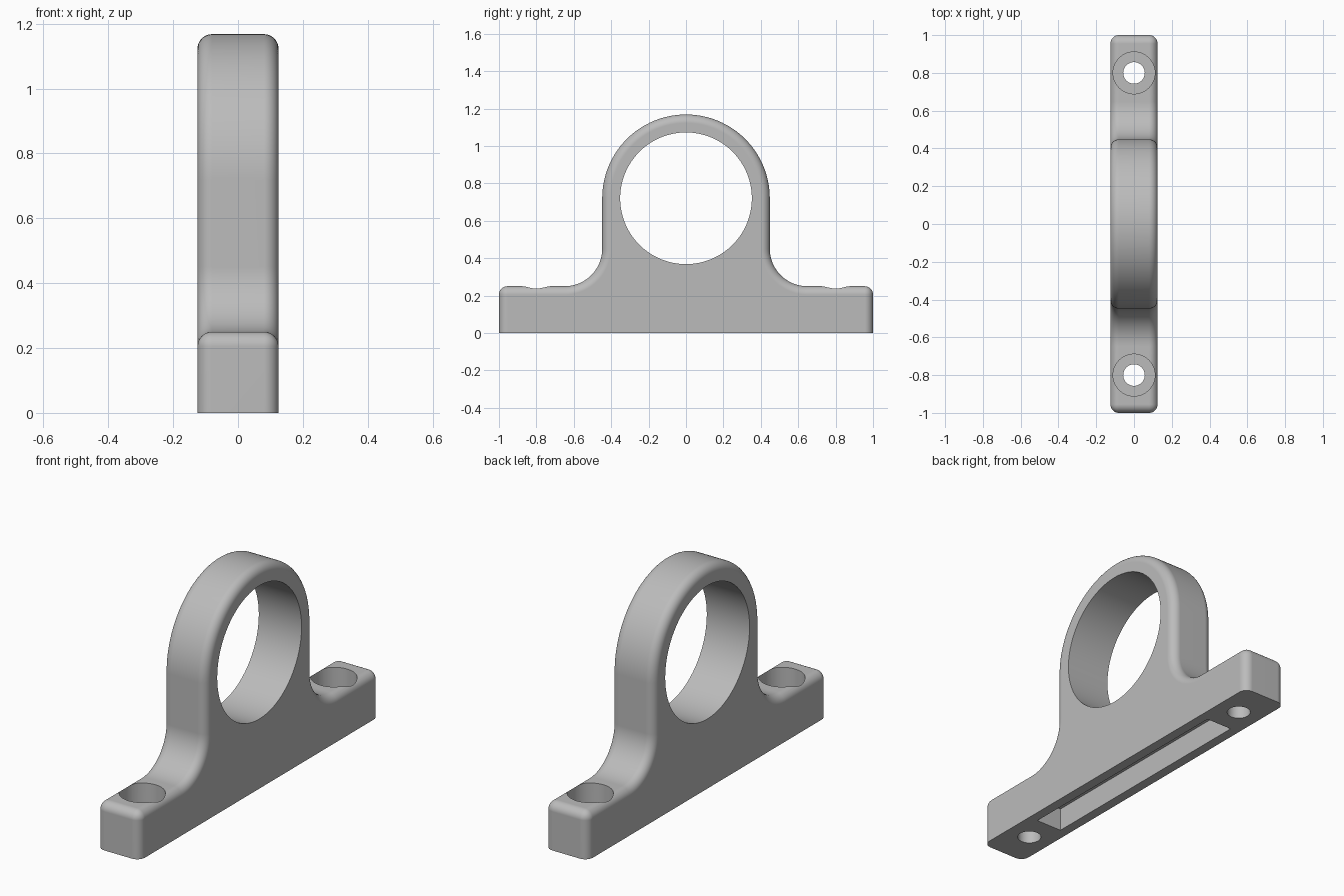
import bpy, bmesh, math
from mathutils import Matrix

HALF_W, BASE_H, EDGE_R = 0.125, 0.25, 0.045
RING_Z, RING_R, BORE_R, FILLET = 0.72, 0.448, 0.352, 0.2

cube = bpy.data.objects.get("Cube")
if cube:
    bpy.data.objects.remove(cube)

grey = bpy.data.materials.new("plain_grey")
grey.use_nodes = True
colour = (0.5, 0.5, 0.5, 1)
grey.diffuse_color = colour
grey.node_tree.nodes["Principled BSDF"].inputs["Base Color"].default_value = colour


def arc(cy, cz, r, start, end, steps):
    angles = [math.radians(start + (end - start) * i / steps) for i in range(steps + 1)]
    return [(cy + r * math.cos(a), cz + r * math.sin(a)) for a in angles]


def add_object(name, bm):
    mesh = bpy.data.meshes.new(name)
    bmesh.ops.recalc_face_normals(bm, faces=bm.faces)
    bm.to_mesh(mesh)
    bm.free()
    mesh.materials.append(grey)
    obj = bpy.data.objects.new(name, mesh)
    bpy.context.collection.objects.link(obj)
    return obj


def cylinder(name, radius, depth, matrix, sides):
    bm = bmesh.new()
    bmesh.ops.create_cone(bm, cap_ends=True, segments=sides, radius1=radius,
                          radius2=radius, depth=depth, matrix=matrix)
    return add_object(name, bm)


def cut(target, cutter):
    cutter.hide_render = True
    mod = target.modifiers.new(cutter.name, 'BOOLEAN')
    mod.operation, mod.solver, mod.object = 'DIFFERENCE', 'EXACT', cutter
    bpy.context.view_layer.objects.active = target
    bpy.ops.object.modifier_apply(modifier=mod.name)
    bpy.data.objects.remove(cutter)


# Side profile: half outline mirrored, foot to fillet to ring
half = [(1, 0), (1, BASE_H)]
half += arc(RING_R + FILLET, BASE_H + FILLET, FILLET, 270, 180, 20)
half += arc(0, RING_Z, RING_R, 0, 90, 32)
outline = half + [(-y, z) for y, z in reversed(half[:-1])]

bm = bmesh.new()
face = bm.faces.new([bm.verts.new((-HALF_W, y, z)) for y, z in outline])
extruded = bmesh.ops.extrude_face_region(bm, geom=[face])["geom"]
bmesh.ops.translate(bm, vec=(2 * HALF_W, 0, 0),
                    verts=[g for g in extruded if isinstance(g, bmesh.types.BMVert)])
bmesh.ops.recalc_face_normals(bm, faces=bm.faces)


# Round the rims and the end corners, leaving the underside sharp
def is_rounded(edge):
    a, b = (v.co for v in edge.verts)
    if a.z < 0.001 and b.z < 0.001:
        return False
    across = abs(a.x - b.x) > 0.1
    return not across or abs(a.y) > 0.99


bmesh.ops.bevel(bm, geom=[e for e in bm.edges if is_rounded(e)], offset=EDGE_R,
                offset_type='OFFSET', segments=8, profile=0.5, affect='EDGES',
                clamp_overlap=False)
body = add_object("bracket_body", bm)

# Main bore through the ring
cut(body, cylinder("ring_bore", BORE_R, 1,
                   Matrix.Translation((0, 0, RING_Z)) @ Matrix.Rotation(math.pi / 2, 4, 'Y'), 128))

# Counterbored screw holes in both feet
for y in (-0.8, 0.8):
    cut(body, cylinder("screw_hole", 0.057, 1, Matrix.Translation((0, y, 0)), 48))
    cut(body, cylinder("counterbore", 0.111, 1, Matrix.Translation((0, y, 0.58)), 64))

# Long pocket in the underside
bm = bmesh.new()
bmesh.ops.create_cube(bm, size=1, matrix=Matrix.Diagonal((0.147, 1.3, 0.24, 1)))
cut(body, add_object("underside_pocket", bm))

# Smooth shading with crisp cut edges and flat sides
bpy.ops.object.select_all(action='DESELECT')
body.select_set(True)
bpy.context.view_layer.objects.active = body
bpy.ops.object.shade_smooth_by_angle(angle=math.radians(30))
normals = body.modifiers.new("flat_sides", 'WEIGHTED_NORMAL')
normals.keep_sharp = True
